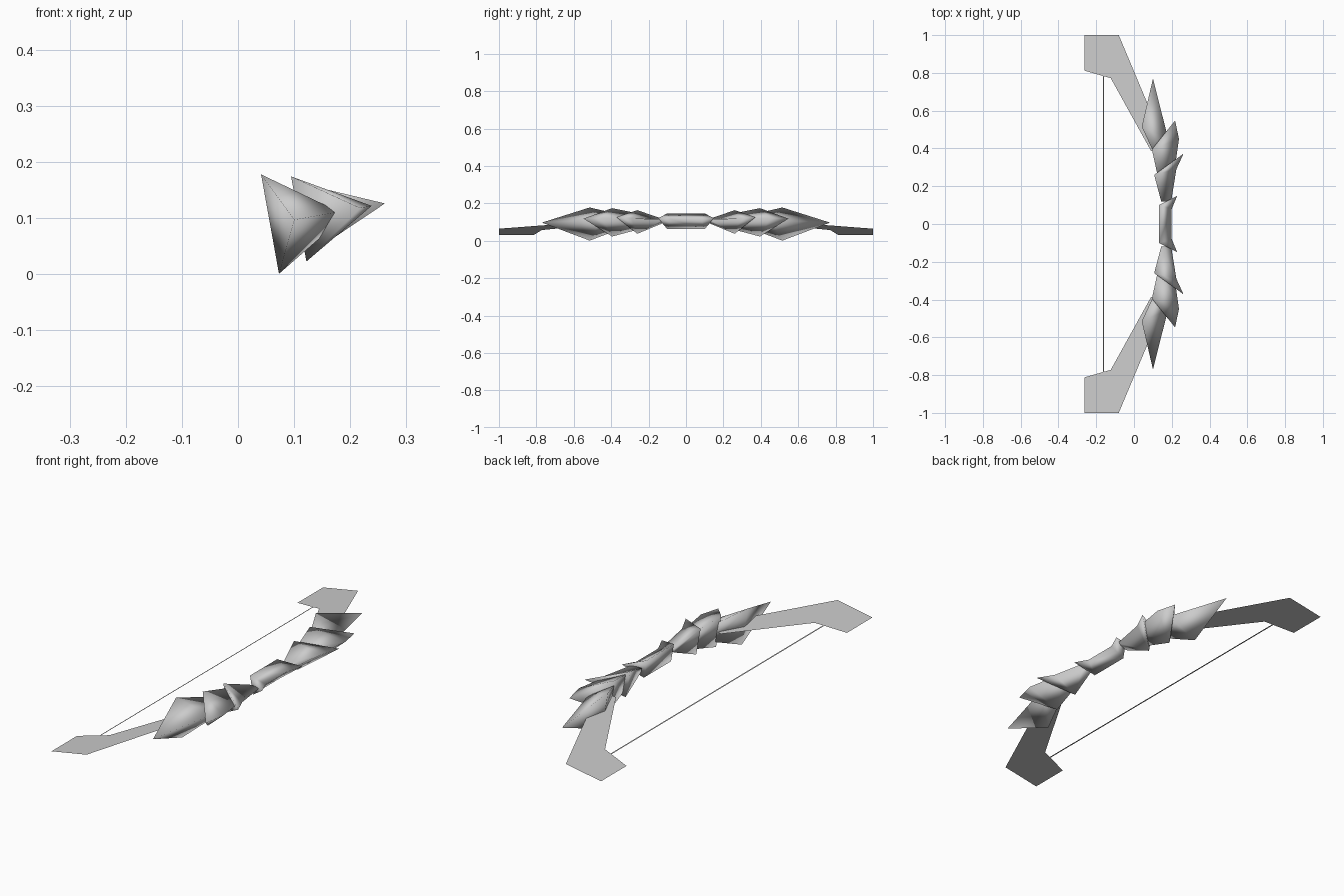
import bpy, bmesh, math
from mathutils import Matrix, Vector

if "Cube" in bpy.data.objects:
    bpy.data.objects.remove(bpy.data.objects["Cube"], do_unlink=True)

grey = bpy.data.materials.new("plain grey")
grey.use_nodes = True
COLOR = (0.6, 0.6, 0.6, 1)
grey.diffuse_color = COLOR
grey.node_tree.nodes["Principled BSDF"].inputs["Base Color"].default_value = COLOR

# The whole bow lies in a plane tilted about its long axis
TILT = Matrix.Translation((0, 0, 0.079)) @ Matrix.Rotation(math.radians(-10.2), 4, 'Y')


def finish(name, bm, smooth=False, flat_up=False):
    if flat_up:
        bm.normal_update()
        for f in bm.faces:
            if f.normal.z < 0:
                f.normal_flip()
    else:
        bmesh.ops.recalc_face_normals(bm, faces=bm.faces[:])
    bm.transform(TILT)
    mesh = bpy.data.meshes.new(name)
    bm.to_mesh(mesh)
    bm.free()
    mesh.materials.append(grey)
    for p in mesh.polygons:
        p.use_smooth = smooth
    obj = bpy.data.objects.new(name, mesh)
    bpy.context.collection.objects.link(obj)
    return obj


def plate(name, points):
    bm = bmesh.new()
    bm.faces.new([bm.verts.new((x, y, 0)) for x, y in points])
    return finish(name, bm, flat_up=True)


def ring(bm, back, back_y, half, ridge, ridge_y):
    # Triangular section: two back corners and one outer ridge corner
    return [bm.verts.new(co) for co in ((back, back_y, half),
                                        (back, back_y, -half),
                                        (ridge, ridge_y, 0))]


def shell(name, rings, tips):
    # Triangular tube through the rings, each end a spike or a flat cap
    bm = bmesh.new()
    loops = [ring(bm, *r) for r in rings]
    for a, b in zip(loops, loops[1:]):
        for i in range(3):
            j = (i + 1) % 3
            bm.faces.new((a[i], a[j], b[j], b[i]))
    for loop, tip in zip((loops[0], loops[-1]), tips):
        if tip is None:
            bm.faces.new(loop)
        else:
            apex = bm.verts.new((tip[0], tip[1], 0))
            for i in range(3):
                bm.faces.new((loop[i], loop[(i + 1) % 3], apex))
    return finish(name, bm, smooth=True)


# Scales: tip, wide ring, narrow ring tucked into the next scale
SCALES = {
    "outer_scale": ((0.102, 0.77), (0.058, 0.515, 0.090, 0.183, 0.455),
                    (0.118, 0.37, 0.045, 0.208, 0.37)),
    "middle_scale": ((0.221, 0.548), (0.110, 0.395, 0.077, 0.242, 0.45),
                     (0.138, 0.24, 0.040, 0.213, 0.25)),
    "inner_scale": ((0.266, 0.372), (0.120, 0.26, 0.064, 0.228, 0.29),
                    (0.148, 0.12, 0.010, 0.200, 0.12)),
}

# Flat limb outline
LIMB = [(-0.266, 1.0), (-0.082, 1.0), (0.076, 0.63), (0.173, 0.40),
        (0.092, 0.386), (-0.125, 0.772), (-0.266, 0.812)]

for side, s in (("back", 1), ("front", -1)):
    plate(side + "_limb", [(x, s * y) for x, y in LIMB])
    for name, (tip, wide, narrow) in SCALES.items():
        rings = [(b, s * by, h, r, s * ry) for b, by, h, r, ry in (wide, narrow)]
        shell(side + "_" + name, rings, [(tip[0], s * tip[1]), None])

# Grip
shell("grip", [(0.142, 0.10, 0.043, 0.203, 0.08),
               (0.142, -0.10, 0.043, 0.203, -0.08)],
      [(0.232, 0.148), (0.232, -0.148)])

# Bowstring: a thin flat strip
plate("bowstring", [(-0.167, -0.79), (-0.161, -0.79), (-0.161, 0.79), (-0.167, 0.79)])
